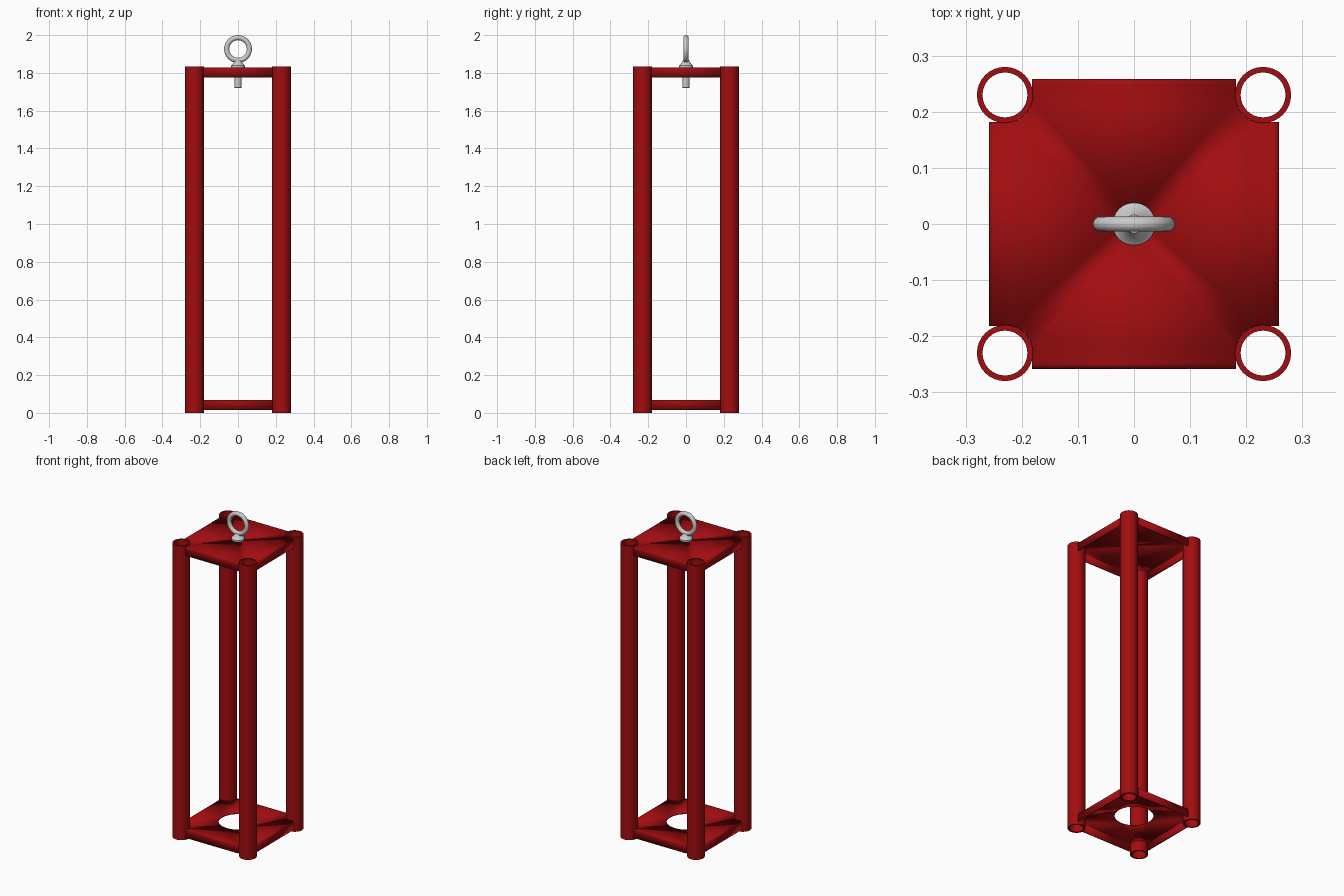
import bpy, bmesh
from math import sin, cos, pi, radians, atan2
from mathutils import Vector, Matrix

if "Cube" in bpy.data.objects:
    bpy.data.objects.remove(bpy.data.objects["Cube"])

red = bpy.data.materials.new("red_paint")
red.diffuse_color = (0.36, 0.004, 0.005, 1)
red.use_nodes = True
red.node_tree.nodes["Principled BSDF"].inputs["Base Color"].default_value = red.diffuse_color


def finish(name, bm, mat=None, angle=35):
    me = bpy.data.meshes.new(name)
    bm.to_mesh(me)
    bm.free()
    ob = bpy.data.objects.new(name, me)
    bpy.context.collection.objects.link(ob)
    if mat:
        me.materials.append(mat)
    bpy.ops.object.select_all(action='DESELECT')
    ob.select_set(True)
    bpy.context.view_layer.objects.active = ob
    bpy.ops.object.shade_smooth_by_angle(angle=radians(angle))
    return ob


def lathe(name, profile, closed, n=32, mat=None, loc=(0, 0, 0)):
    """Revolve (radius, z) points about z."""
    bm = bmesh.new()
    rings = [[bm.verts.new((r * cos(2*pi*i/n) + loc[0], r * sin(2*pi*i/n) + loc[1], z + loc[2]))
              for i in range(n)] for r, z in profile]
    pairs = list(zip(rings, rings[1:])) + ([(rings[-1], rings[0])] if closed else [])
    for a, b in pairs:
        for i in range(n):
            j = (i + 1) % n
            bm.faces.new((a[i], a[j], b[j], b[i]))
    if not closed:
        bm.faces.new(rings[0])
        bm.faces.new(rings[-1])
    bmesh.ops.recalc_face_normals(bm, faces=bm.faces)
    return finish(name, bm, mat)


# four hollow corner posts
P, R, H = 0.23, 0.05, 1.835
for sx, fx in ((-1, "left"), (1, "right")):
    for sy, fy in ((-1, "front"), (1, "back")):
        lathe(f"{fy}_{fx}_post", [(R, 0), (R, H), (0.04, H), (0.04, 0)], True,
              mat=red, loc=(sx * P, sy * P, 0))


def tray(name, top, bottom, hole):
    """Folded sheet: plate notched around the posts, flanges bent down, round hole."""
    half, w, bend = 0.258, 0.182, 0.01
    flat = half - bend
    bm = bmesh.new()
    # quarter outline: flange edge, then arc around the post
    a0 = atan2(w - P, -(R*R - (w - P)**2) ** 0.5)
    a0 = a0 + 2*pi if a0 < 0 else a0
    a1 = 2.5*pi - a0
    quarter = [(flat, -w), (flat, w)]
    quarter += [(P + R*cos(a), P + R*sin(a)) for a in
                (a0 + (a1 - a0) * (i / 8) for i in range(9))]
    # arc must run from the right-hand flange towards the back flange
    if quarter[2][0] < quarter[-1][0]:
        quarter[2:] = quarter[:1:-1]
    outline = []
    for k in range(4):
        m = Matrix.Rotation(k*pi/2, 3, 'Z')
        outline += [bm.verts.new(m @ Vector((x, y, top))) for x, y in quarter]
    circle = [bm.verts.new((hole*cos(2*pi*i/40), hole*sin(2*pi*i/40), top)) for i in range(40)]
    edges = [bm.edges.new((l[i], l[(i+1) % len(l)])) for l in (outline, circle) for i in range(len(l))]
    bmesh.ops.triangle_fill(bm, edges=edges, use_beauty=True, normal=(0, 0, 1))
    for f in bm.faces:
        f.normal_update()
        if f.normal.z < 0:
            f.normal_flip()
    # rounded bend and flange on each side
    path = [(flat + bend*sin(i*pi/8), top - bend + bend*cos(i*pi/8)) for i in range(1, 5)]
    path.append((half, bottom))
    q = len(quarter)
    for k in range(4):
        m = Matrix.Rotation(k*pi/2, 3, 'Z')
        a, b = outline[k*q], outline[k*q + 1]
        for x, z in path:
            c = bm.verts.new(m @ Vector((x, -w, z)))
            d = bm.verts.new(m @ Vector((x, w, z)))
            bm.faces.new((a, c, d, b))
            a, b = c, d
    ob = finish(name, bm, red)
    s = ob.modifiers.new("sheet", 'SOLIDIFY')
    s.thickness = 0.006
    s.offset = -1


tray("top_tray", 1.828, 1.775, 0.018)
tray("bottom_tray", 0.068, 0.015, 0.11)

# lifting eye bolt: shank, collar and neck
lathe("eye_bolt_shank", [(0.016, 1.72), (0.018, 1.722), (0.018, 1.83)], False)
lathe("eye_bolt_collar", [(0.038, 1.828), (0.038, 1.838), (0.034, 1.841),
                          (0.026, 1.85), (0.02, 1.858), (0.016, 1.868)], False)

# ring of the eye bolt
bpy.ops.mesh.primitive_torus_add(major_radius=0.06, minor_radius=0.0135, major_segments=48,
                                 minor_segments=16, location=(0, 0, 1.9265), rotation=(pi/2, 0, 0))
bpy.context.object.name = "eye_bolt_ring"
bpy.ops.object.shade_smooth()
